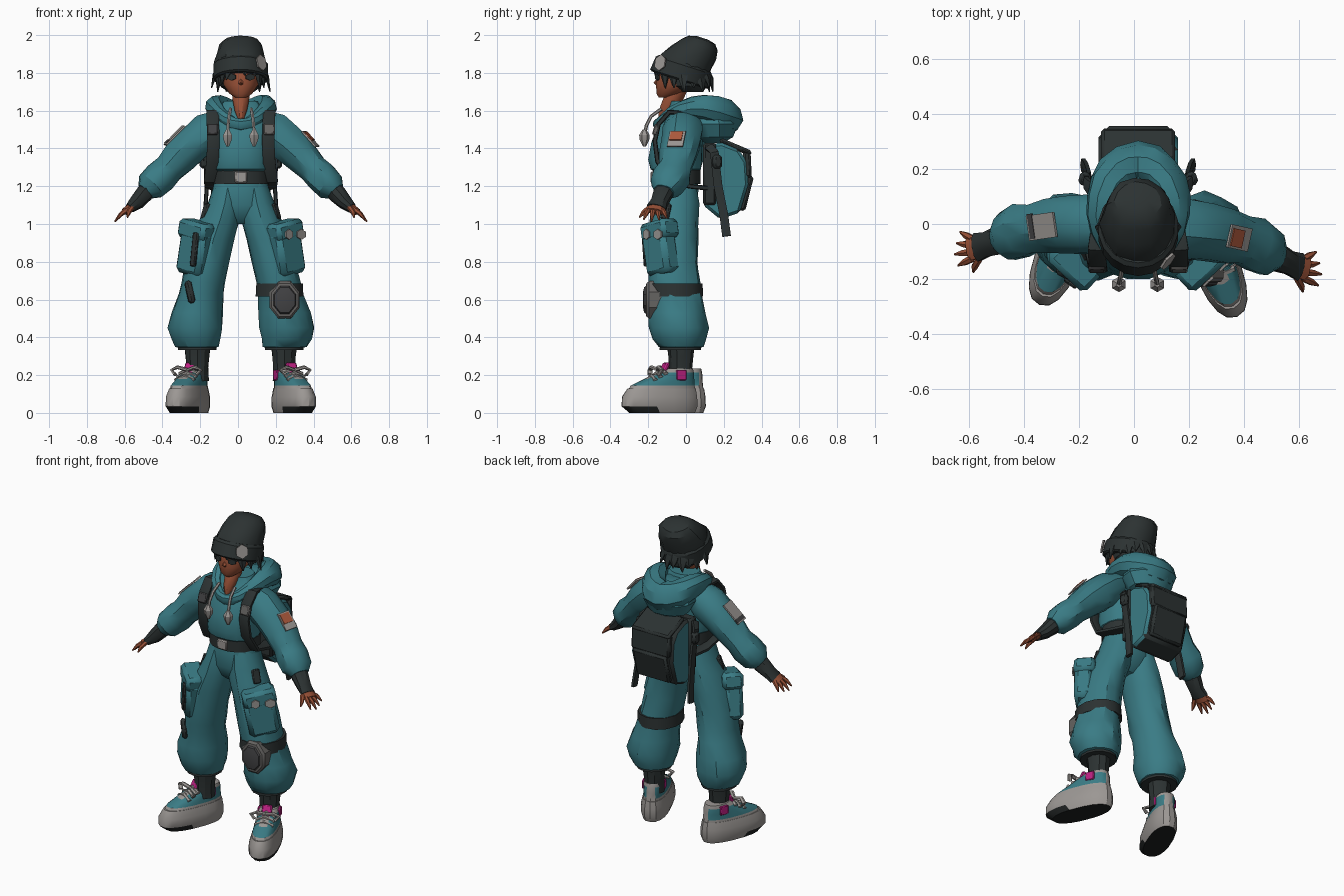
import bpy, bmesh, math, random
from mathutils import Vector as V

random.seed(4)
if "Cube" in bpy.data.objects:
    bpy.data.objects.remove(bpy.data.objects["Cube"])
X, Y, Z = V((1, 0, 0)), V((0, 1, 0)), V((0, 0, 1))
MID = 0.015
parts = []


def material(name, *rgb):
    m = bpy.data.materials.new(name)
    m.use_nodes = True
    m.diffuse_color = (*rgb, 1)
    m.node_tree.nodes["Principled BSDF"].inputs["Base Color"].default_value = (*rgb, 1)
    return m


teal = material("teal cloth", .042, .2, .235)
dark = material("charcoal", .025, .032, .032)
black = material("black rubber", .012, .014, .014)
pale = material("pale grey", .33, .31, .295)
grey = material("mid grey", .13, .125, .12)
slate = material("dark grey", .055, .055, .058)
skin = material("brown skin", .31, .08, .037)
orange = material("orange", .42, .1, .045)
pink = material("pink", .5, .015, .22)


def P(x, y, z, s=1):
    return V((MID + s * x, y, z))


def finish(name, bm, mats, rule=None):
    bmesh.ops.recalc_face_normals(bm, faces=bm.faces)
    mats = mats if isinstance(mats, list) else [mats]
    if rule:
        for f in bm.faces:
            f.material_index = rule(f.calc_center_median(), f.normal)
    me = bpy.data.meshes.new(name)
    bm.to_mesh(me)
    bm.free()
    for m in mats:
        me.materials.append(m)
    ob = bpy.data.objects.new(name, me)
    bpy.context.collection.objects.link(ob)
    parts.append(ob)
    return ob


def tube(name, stations, mats, ref=X, n=12, axis=None, power=1, jitter=0, closed=False, rule=None):
    """Loft of (centre, radius along ref, other radius) stations."""
    bm, rings, k = bmesh.new(), [], len(stations)
    for i, (c, a, b) in enumerate(stations):
        nxt = stations[(i + 1) % k if closed else min(i + 1, k - 1)][0]
        prv = stations[i - 1 if closed else max(i - 1, 0)][0]
        t = axis or (nxt - prv).normalized()
        u = (ref - t * ref.dot(t)).normalized()
        w = t.cross(u)
        ring = []
        for j in range(n):
            q = 2 * math.pi * (j + .5) / n
            co, si = math.cos(q), math.sin(q)
            co = math.copysign(abs(co) ** power, co)
            si = math.copysign(abs(si) ** power, si)
            r = 1 + random.uniform(-jitter, jitter)
            ring.append(bm.verts.new(c + u * a * co * r + w * b * si * r))
        rings.append(ring)
    for i in range(k if closed else k - 1):
        p, q = rings[i], rings[(i + 1) % k]
        for j in range(n):
            bm.faces.new((p[j], p[(j + 1) % n], q[(j + 1) % n], q[j]))
    if not closed:
        bm.faces.new(rings[0])
        bm.faces.new(rings[-1])
    return finish(name, bm, mats, rule)


def stack(name, rows, mats, **kw):
    """Level rings from (z, y, half width, half depth) rows."""
    return tube(name, [(P(0, y, z), a, b) for z, y, a, b in rows], mats, axis=Z, **kw)


def box(name, loc, size, mat, rot=(0, 0, 0), bevel=.012):
    bm = bmesh.new()
    bmesh.ops.create_cube(bm, size=1)
    bmesh.ops.scale(bm, vec=size, verts=bm.verts)
    ob = finish(name, bm, mat)
    ob.location, ob.rotation_euler = loc, rot
    ob.modifiers.new("bevel", "BEVEL").width = bevel


def prism(name, points, push, mats, rule=None):
    """Polygon pushed out into a solid."""
    bm = bmesh.new()
    ext = bmesh.ops.extrude_face_region(bm, geom=[bm.faces.new([bm.verts.new(p) for p in points])])["geom"]
    bmesh.ops.translate(bm, vec=push, verts=[g for g in ext if isinstance(g, bmesh.types.BMVert)])
    return finish(name, bm, mats, rule)


def plate(name, loc, normal, w, h, mat, n=4):
    """Thin polygon plate facing along normal."""
    k = 1 / math.cos(math.pi / n)
    turns = [(j + .5) * 2 * math.pi / n for j in range(n)]
    ob = prism(name, [(w * k * math.cos(q), h * k * math.sin(q), 0) for q in turns], (0, 0, .009), mat)
    ob.location, ob.rotation_euler = loc, V(normal).to_track_quat("Z", "Y").to_euler()


# Head, face and neck
stack("head", [(1.67, -.115, .03, .03), (1.69, -.09, .062, .068), (1.735, -.055, .092, .105),
               (1.8, -.035, .106, .122), (1.87, -.02, .1, .11)], skin, n=16)
tube("nose", [(P(0, -.14, 1.775), .008, .008), (P(0, -.158, 1.745), .014, .014),
              (P(0, -.15, 1.735), .01, .006)], skin, n=6)
stack("neck", [(1.54, -.135, .01, .012), (1.6, -.11, .034, .036), (1.66, -.068, .046, .056),
               (1.73, -.035, .05, .055)], skin)
for s in (-1, 1):
    plate("eye", P(.047, -.147, 1.778, s), (s * .35, -1, 0), .023, .016, dark, 6)

# Hair shell, fringe and side locks
stack("hair_back", [(1.7, .03, .07, .06), (1.73, .005, .108, .1), (1.79, 0, .122, .115),
                    (1.86, .01, .12, .12)], dark, n=14, jitter=.04)
for i in range(18):
    q = math.pi * 2 * (i + .5) / 18
    d = V((math.sin(q), -math.cos(q), 0))
    fringe = max(0, -d.y - .55)
    base = P(d.x * .105, -.02 + d.y * .13, 1.86 - .04 * (d.y > .2))
    tip = P(d.x * (.13 + .025 * (i % 3 == 1)), -.01 + d.y * .155, 1.7 + .2 * fringe + .02 * (i % 2))
    tube("hair_lock", [(base, .035, .012), (base.lerp(tip, .5) + d * .008, .03, .012), (tip, .003, .003)],
         dark, ref=Z.cross(d), n=5)

# Knit hat, leaning back, with a turned-up cuff and badge
lean = V((0, .3, .95)).normalized()
tube("hat_crown", [(P(0, y, z), a, b) for y, z, a, b in (
    (-.02, 1.8, .135, .145), (.002, 1.86, .138, .143), (.038, 1.908, .126, .125),
    (.07, 1.95, .112, .102), (.084, 1.975, .085, .072), (.088, 1.985, .035, .03))],
    dark, n=13, axis=lean, jitter=.035)
tube("hat_cuff", [(P(0, y, z), a, b) for y, z, a, b in (
    (-.036, 1.762, .138, .152), (-.034, 1.77, .147, .163), (-.012, 1.84, .147, .155),
    (-.006, 1.853, .135, .142))], dark, n=18, axis=lean)
plate("hat_badge", P(.105, -.133, 1.853), (.74, -.63, .22), .034, .038, pale, 6)

# Jacket body, hood and drawstrings
stack("jacket", [(1.27, -.05, .13, .11), (1.29, -.055, .152, .135), (1.34, -.058, .16, .142),
                 (1.43, -.05, .16, .138), (1.52, -.03, .172, .122), (1.57, -.012, .16, .11),
                 (1.61, -.01, .12, .085), (1.65, -.01, .09, .075)], teal, n=16, power=.85, jitter=.02)
hood = []
for i in range(20):
    q = 2 * math.pi * i / 20
    c, sn = math.cos(q), math.sin(q)
    r = .033 + .057 * ((1 + c) / 2) ** 1.3
    hood.append((P(.135 * sn, .035 + .18 * c, 1.545 + .075 * sn * sn + .02 * c), r, r * .95))
tube("hood_rim", hood, teal, ref=Z, n=9, closed=True, jitter=.06)
stack("hood_bag", [(1.43, .15, .06, .05), (1.46, .15, .13, .1), (1.53, .14, .165, .14),
                   (1.6, .12, .14, .12), (1.63, .11, .08, .08)], teal, n=12, jitter=.03)
for s in (-1, 1):
    tube("drawstring", [(P(x, y, z, s), .009, .009) for x, y, z in (
        (.055, -.13, 1.61), (.062, -.185, 1.57), (.068, -.21, 1.52), (.07, -.22, 1.47))], pale, n=6)
    tube("drawstring_tip", [(P(.07, -.22, z, s), r, r) for z, r in (
        (1.5, .01), (1.47, .028), (1.445, .025), (1.41, .008))], pale, n=6)

# Sleeves, gloves and fingers
for s in (-1, 1):
    fwd = .03 * (1 + s)
    def arm(x, y, z):
        return P(x, y - fwd * x / .5, z, s)
    tube("sleeve", [(arm(x, y, z), a, b) for x, y, z, a, b in (
        (.09, -.005, 1.54, .095, .075), (.17, 0, 1.488, .11, .107), (.25, 0, 1.425, .106, .1),
        (.32, -.005, 1.36, .1, .094), (.38, -.015, 1.295, .09, .083), (.425, -.025, 1.25, .1, .09),
        (.475, -.045, 1.2, .09, .082), (.505, -.055, 1.17, .055, .05))], teal, ref=Y, jitter=.05)
    tube("glove", [(arm(x, y, z), a, b) for x, y, z, a, b in (
        (.46, -.045, 1.21, .047, .042), (.51, -.06, 1.16, .054, .048), (.55, -.075, 1.115, .046, .04),
        (.588, -.085, 1.083, .054, .028))], dark, ref=Y, n=10, jitter=.05)
    tube("palm", [(arm(.57, -.08, 1.1), .045, .022), (arm(.615, -.09, 1.065), .048, .021)],
         skin, ref=Y, n=8)
    for k in range(4):
        off = (k - 1.5) * .024
        reach = .065 - .012 * abs(k - 1.2)
        root = arm(.605, -.09 + off, 1.075)
        tip = root + V((s * reach, off * .7, -reach))
        tube("finger", [(root, .014, .014), (root.lerp(tip, .5) + Z * .006, .013, .012), (tip, .004, .004)],
             skin, ref=Y, n=6)
    tube("thumb", [(arm(.575, -.12, 1.09), .014, .014), (arm(.595, -.155, 1.06), .013, .013),
                   (arm(.6, -.175, 1.035), .004, .004)], skin, ref=Y, n=6)
out = V((.72, -.16, .68))
plate("left_sleeve_patch", P(.365, -.05, 1.447), out, .043, .055, pale)
plate("left_sleeve_badge", P(.358, -.051, 1.462), out, .033, .03, orange)
out = V((-.7, -.1, .7))
plate("right_sleeve_patch", P(.348, -.008, 1.466, -1), out, .046, .07, pale)
plate("right_sleeve_stripe", P(.385, -.008, 1.432, -1), out, .046, .012, slate)

# Belt, hips and buckle
stack("hips", [(1.26, -.05, .135, .112), (1.19, -.052, .15, .12), (1.1, -.055, .168, .118),
               (1.03, -.06, .13, .085), (1, -.06, .06, .05)], teal, n=16, power=.9)
stack("belt", [(z, -.05, .15, .128) for z in (1.212, 1.285)], dark, n=16, power=.9)
box("buckle", P(0, -.177, 1.248), (.065, .022, .06), pale, bevel=.006)
for s in (-1, 1):
    box("belt_tab", P(.185, -.105, 1.065, s), (.025, .05, .085), dark, (0, -s * .3, -s * .5), .006)

# Trouser legs, cargo pockets, socks and shoes
for s in (-1, 1):
    tube("trouser_leg", [(P(x, y, z, s), a, b) for x, z, y, a, b in (
        (.065, 1.22, -.05, .075, .105), (.085, 1.11, -.055, .092, .122), (.107, 1.03, -.06, .107, .126),
        (.145, .92, -.07, .115, .13), (.175, .8, -.072, .118, .13), (.2, .69, -.065, .116, .138),
        (.21, .63, -.055, .118, .138), (.232, .53, -.045, .137, .15), (.242, .45, -.038, .148, .156),
        (.24, .39, -.034, .135, .142), (.232, .35, -.03, .115, .12), (.23, .335, -.03, .07, .07))],
        teal, axis=Z, n=14, jitter=.05)
    tube("cuff_band", [(P(.23, -.03, z, s), .105, .11) for z in (.332, .347)], dark, n=14)
    turn = (0, -s * .2, s * .75)
    box("cargo_pocket", P(.242, -.135, .85, s), (.18, .11, .24), teal, turn, .025)
    box("pocket_flap", P(.23, -.14, .965, s), (.195, .125, .1), teal, turn, .02)
    tube("sock", [(P(.23, -.028, z, s), r, r) for z, r in ((.17, .062), (.24, .06), (.3, .066), (.37, .072))],
         dark, n=10, jitter=.04)
    f = V((s * .38, -.94, 0)).normalized()
    u = V((-f.y, f.x, 0))
    base = P(.28, -.118 - .022 * s, 0, s)
    def shoe(name, rows, mats, rule):
        tube(name, [(base + f * o + Z * z, a, b) for z, o, a, b in rows], mats, ref=u,
             axis=Z, n=18, power=.85, rule=rule)
    shoe("shoe_sole", [(0, -.015, .073, .185), (.035, 0, .085, .214), (.085, 0, .084, .212),
                       (.13, -.012, .072, .193)], [pale, black],
         lambda c, nm: int(c.z < .04 and (nm.z < -.9 or (c - base).dot(f) > .06)))
    shoe("shoe_upper", [(.11, -.01, .072, .195), (.145, -.018, .069, .18), (.18, -.055, .063, .14),
                        (.215, -.095, .06, .096), (.235, -.11, .052, .075)], [pale, teal],
         lambda c, nm: int(.14 < c.z < .2 and abs(nm.dot(u)) > .3 or .14 < c.z < .17 and nm.z > .5))
    box("shoe_tongue", base + f * -.025 + Z * .232, (.06, .025, .075), pink, (-.5, 0, s * .38), .008)
    for side in (-1, 1):
        box("shoe_tab", base + f * -.1 + u * side * .058 + Z * .2, (.016, .055, .055), pink,
            (0, 0, s * .38), .004)
    for k in range(3):
        o = base + f * (-.015 + .03 * k) + Z * (.222 - .017 * k)
        tube("shoe_lace", [(o - u * .055 - Z * .015, .013, .01), (o + Z * .008, .013, .01),
                           (o + u * .055 - Z * .015, .013, .01)], pale, ref=f, n=6)
    knot = base + f * -.015 + Z * .222
    for side in (-1, 1):
        tube("lace_bow", [(knot + u * side * p + f * q + Z * h, .014, .01) for p, q, h in (
            (0, .02, .005), (.05, .04, .02), (.085, .035, .005), (.06, .045, -.02))], pale, ref=f, n=6)

# Strap on the right pocket, badges on the left one, guard on the left knee
box("pocket_strap", P(.245, -.215, .865, -1), (.035, .02, .18), dark, (0, .12, -.6), .006)
for x, y, w in ((.316, -.146, .03), (.252, -.206, .024)):
    plate("pocket_badge", P(x, y, .945), (.68, -.73, 0), w, .024, pale, 6)
tube("knee_strap", [(P(.205, -.06, z), a, b) for z, a, b in (
    (.615, .13, .15), (.685, .126, .148))], dark, axis=Z, n=14)
for name, mat, w, y in (("knee_guard_rim", grey, .086, -.196), ("knee_guard", slate, .066, -.208)):
    tube(name, [(P(.232, y + d, .598), w * k, w * k * 1.25) for d, k in (
        (.085, 1), (0, 1), (-.014, .88), (-.02, .5))], mat, n=8)
box("knee_buckle", P(.27, -.18, .64, -1), (.04, .03, .12), dark, (0, -.25, -.5))

# Backpack: side profile drawn across the width
pack = prism("backpack", [(MID - .145, y, z) for y, z in (
    (.09, 1.42), (.19, 1.43), (.28, 1.395), (.322, 1.33), (.33, 1.21), (.285, 1.06), (.18, 1.025),
    (.09, 1.1))], (.29, 0, 0), [dark, teal], lambda c, nm: int(abs(nm.x) > .5))
pack.modifiers.new("bevel", "BEVEL").width = .015
box("pack_front_panel", P(0, .125, 1.265), (.315, .07, .33), dark)
box("pack_flap", P(0, .262, 1.408), (.27, .18, .03), dark, (-.4, 0, 0))
box("pack_flap_front", P(0, .325, 1.315), (.27, .04, .14), dark, (.05, 0, 0))
box("pack_pocket", P(0, .312, 1.165), (.235, .05, .19), dark, (-.25, 0, 0))
for s in (-1, 1):
    tube("shoulder_strap", [(P(x, y, z, s), .034, .013) for x, y, z in (
        (.12, .03, 1.55), (.14, -.03, 1.59), (.15, -.09, 1.592), (.148, -.145, 1.53),
        (.145, -.165, 1.44), (.15, -.15, 1.33), (.163, -.09, 1.23), (.158, .02, 1.2),
        (.13, .11, 1.19))], dark, n=8, power=.5)
    box("strap_buckle", P(.15, -.16, 1.5, s), (.06, .025, .06), grey if s > 0 else slate, (-.3, 0, 0), .006)
    tube("side_strap", [(P(x, y, z, s), .025, .011) for x, y, z in (
        (.165, .12, 1.41), (.19, .15, 1.38), (.18, .17, 1.2), (.19, .2, 1.05), (.2, .215, .935))],
        dark, ref=Y, n=6, power=.6)
    box("side_buckle", P(.195, .165, 1.33, s), (.04, .05, .07), dark, (0, 0, s * .3))

# Shading
bpy.ops.object.select_all(action="DESELECT")
for ob in parts:
    ob.select_set(True)
bpy.context.view_layer.objects.active = parts[0]
bpy.ops.object.shade_smooth_by_angle(angle=math.radians(32))
